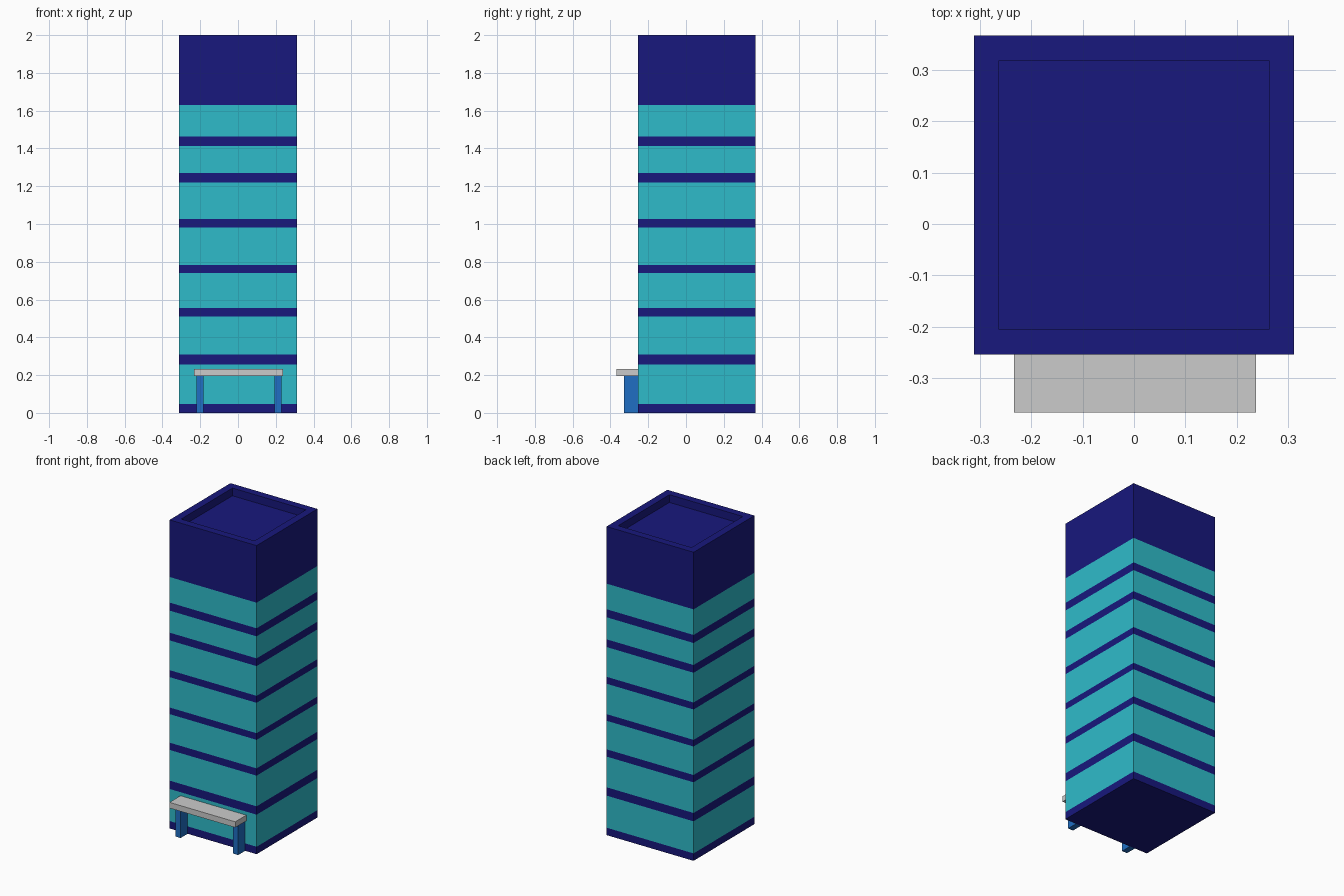
import bpy, bmesh
from mathutils import Vector

if "Cube" in bpy.data.objects:
    bpy.data.objects.remove(bpy.data.objects["Cube"])


def material(name, rgb):
    mat = bpy.data.materials.new(name)
    mat.diffuse_color = (*rgb, 1)
    mat.use_nodes = True
    mat.node_tree.nodes["Principled BSDF"].inputs["Base Color"].default_value = mat.diffuse_color
    return mat


def finish(bm, name, mats=()):
    bmesh.ops.recalc_face_normals(bm, faces=bm.faces)
    mesh = bpy.data.meshes.new(name)
    bm.to_mesh(mesh)
    bm.free()
    for m in mats:
        mesh.materials.append(m)
    obj = bpy.data.objects.new(name, mesh)
    bpy.context.collection.objects.link(obj)
    return obj


def box(name, lo, hi, mats=()):
    lo, hi = Vector(lo), Vector(hi)
    bm = bmesh.new()
    bmesh.ops.create_cube(bm, size=1)
    bmesh.ops.scale(bm, vec=hi - lo, verts=bm.verts)
    bmesh.ops.translate(bm, vec=(lo + hi) / 2, verts=bm.verts)
    return finish(bm, name, mats)


navy = material("navy_wall", (0.009, 0.009, 0.205))
teal = material("teal_glass", (0.028, 0.50, 0.59))
blue = material("blue_post", (0.014, 0.156, 0.546))

HALF, FRONT, BACK = 0.312, -0.255, 0.368
RIM, RECESS = 0.069, 0.05
# Tops of the alternating wall bands: navy, teal, navy, ...
LEVELS = [0.048, 0.256, 0.31, 0.509, 0.556, 0.741, 0.784, 0.981,
          1.026, 1.219, 1.269, 1.412, 1.464, 1.63, 2.0]

# Tower: one square footprint raised band by band, with a sunken roof
bm = bmesh.new()
ring = [bm.verts.new((x, y, 0)) for x, y in
        ((-HALF, FRONT), (HALF, FRONT), (HALF, BACK), (-HALF, BACK))]
bm.faces.new(ring[::-1])
for band, z in enumerate(LEVELS):
    upper = [bm.verts.new((v.co.x, v.co.y, z)) for v in ring]
    for i in range(4):
        j = (i + 1) % 4
        wall = bm.faces.new((ring[i], ring[j], upper[j], upper[i]))
        wall.material_index = band % 2
    ring = upper
roof = bm.faces.new(ring)
bm.normal_update()
bmesh.ops.inset_region(bm, faces=[roof], thickness=RIM)
floor = bmesh.ops.extrude_discrete_faces(bm, faces=[roof])["faces"]
bmesh.ops.translate(bm, vec=(0, 0, -RECESS), verts=floor[0].verts)
finish(bm, "tower", (navy, teal))

# Entrance canopy on two posts
box("entrance_canopy", (-0.234, -0.368, 0.196), (0.238, FRONT, 0.233))
for side, x in (("left", -0.221), ("right", 0.192)):
    box(f"{side}_canopy_post", (x, -0.327, 0), (x + 0.038, FRONT, 0.196), (blue,))
